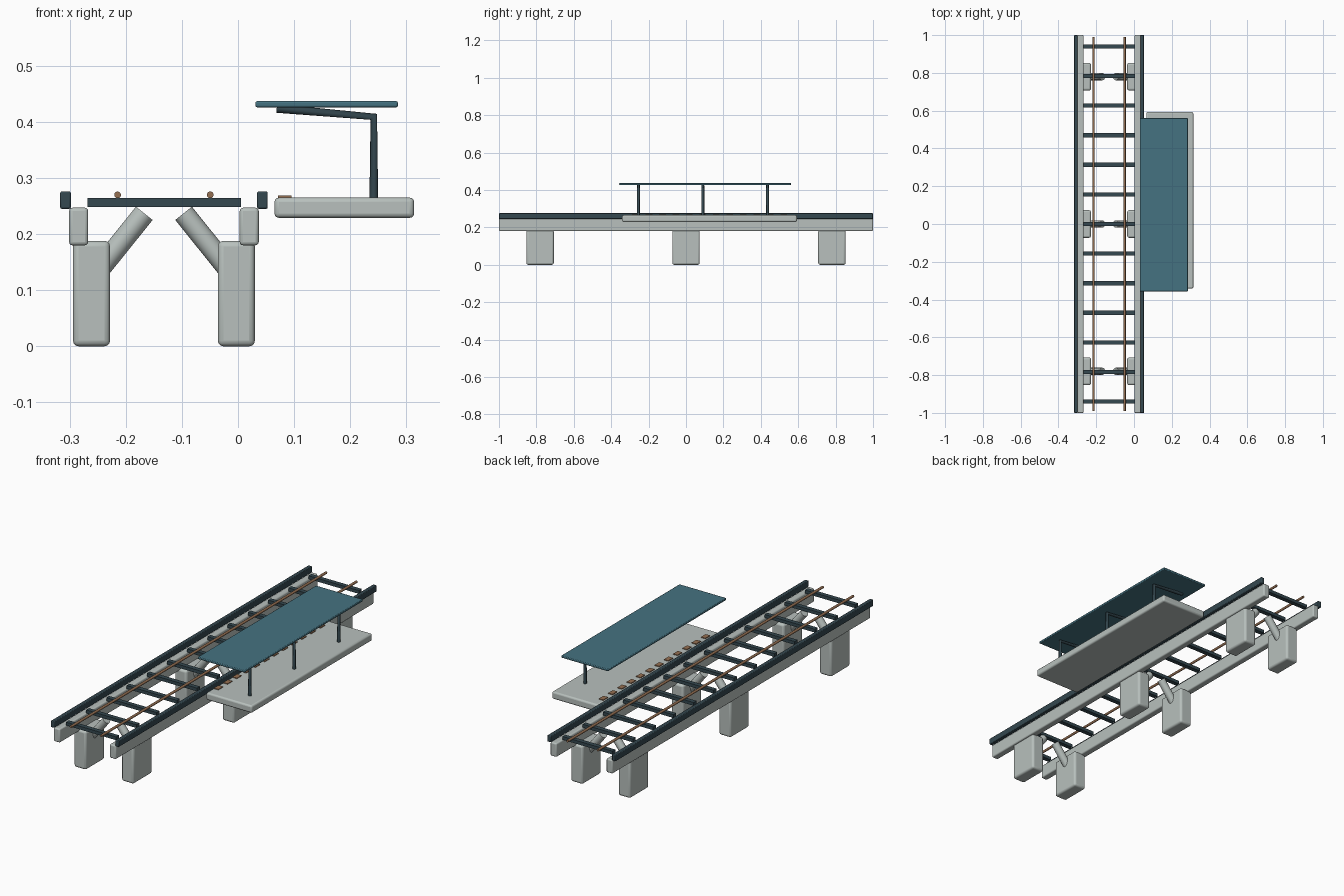
import bpy, math
from mathutils import Vector

if "Cube" in bpy.data.objects:
    bpy.data.objects.remove(bpy.data.objects["Cube"])


def material(name, rgb):
    m = bpy.data.materials.new(name)
    m.diffuse_color = (*rgb, 1)
    m.use_nodes = True
    m.node_tree.nodes["Principled BSDF"].inputs["Base Color"].default_value = m.diffuse_color
    return m


CONCRETE = material("concrete", (0.48, 0.53, 0.51))
STEEL = material("dark_steel", (0.035, 0.065, 0.08))
TEAL = material("teal", (0.06, 0.17, 0.22))
BROWN = material("brown", (0.30, 0.16, 0.085))


def finish(ob, name, mat):
    ob.name = name
    ob.data.materials.append(mat)
    return ob


def box(name, x, y, z, mat, bevel=0.0, segments=3):
    """Box from (min, max) ranges, with optional rounded edges."""
    bpy.ops.mesh.primitive_cube_add(size=1, location=[sum(r) / 2 for r in (x, y, z)])
    ob = bpy.context.object
    ob.scale = [r[1] - r[0] for r in (x, y, z)]
    bpy.ops.object.transform_apply(location=False, rotation=False, scale=True)
    if bevel:
        mod = ob.modifiers.new("bevel", 'BEVEL')
        mod.width, mod.segments = bevel, segments
        bpy.ops.object.shade_smooth_by_angle(angle=math.radians(35))
    return finish(ob, name, mat)


def rod(name, a, b, radius, mat, sides=16):
    """Cylinder between two points."""
    a, b = Vector(a), Vector(b)
    bpy.ops.mesh.primitive_cylinder_add(vertices=sides, radius=radius,
                                        depth=(b - a).length, location=(a + b) / 2)
    ob = bpy.context.object
    ob.rotation_euler = (b - a).to_track_quat('Z', 'Y').to_euler()
    bpy.ops.object.shade_smooth_by_angle(angle=math.radians(35))
    return finish(ob, name, mat)


def pipe(name, points, radius, mat):
    """Bent tube with mitred corners."""
    cu = bpy.data.curves.new(name, 'CURVE')
    cu.dimensions = '3D'
    cu.bevel_depth, cu.bevel_resolution, cu.use_fill_caps = radius, 2, True
    sp = cu.splines.new('POLY')
    sp.points.add(len(points) - 1)
    for p, co in zip(sp.points, points):
        p.co = (*co, 1)
    ob = bpy.data.objects.new(name, cu)
    bpy.context.collection.objects.link(ob)
    return finish(ob, name, mat)


TRACK_X = -0.132  # centre line of the viaduct


def side_range(s, inner, outer):
    return sorted((TRACK_X + s * inner, TRACK_X + s * outer))


for s, side in ((-1, "left"), (1, "right")):
    # girder, parapet and running rail
    box(f"{side}_girder", side_range(s, 0.135, 0.169), (-1, 1), (0.18, 0.247), CONCRETE, 0.006)
    box(f"{side}_parapet", side_range(s, 0.166, 0.185), (-1, 1), (0.245, 0.276), STEEL, 0.003, 2)
    rx = TRACK_X + s * 0.0825
    rod(f"{side}_rail", (rx, -0.99, 0.27), (rx, 0.99, 0.27), 0.006, BROWN, 12)
    # piers with diagonal struts
    for i, y in enumerate((-0.78, 0, 0.78)):
        box(f"{side}_pier_{i}", side_range(s, 0.096, 0.162), (y - 0.073, y + 0.073),
            (0, 0.188), CONCRETE, 0.01)
        rod(f"{side}_strut_{i}", (TRACK_X + s * 0.121, y, 0.13),
            (TRACK_X + s * 0.035, y, 0.237), 0.019, CONCRETE)

# sleepers
for i in range(13):
    y = (i - 6) * 0.1567
    box(f"sleeper_{i}", (-0.268, 0.005), (y - 0.011, y + 0.011), (0.248, 0.264), STEEL)

# platform slab and edge tiles
box("platform", (0.065, 0.314), (-0.342, 0.593), (0.229, 0.265), CONCRETE, 0.008)
for i in range(12):
    y = 0.126 + (i - 5.5) * 0.072
    box(f"edge_tile_{i}", (0.071, 0.095), (y - 0.018, y + 0.018), (0.262, 0.2685), BROWN)

# canopy roof on bent posts
box("canopy_roof", (0.031, 0.285), (-0.357, 0.561), (0.426, 0.437), TEAL, 0.003, 2)
for i, y in enumerate((-0.254, 0.09, 0.436)):
    pipe(f"canopy_post_{i}", [(0.242, y, 0.26), (0.242, y, 0.409), (0.069, y, 0.424)],
         0.0078, STEEL)
